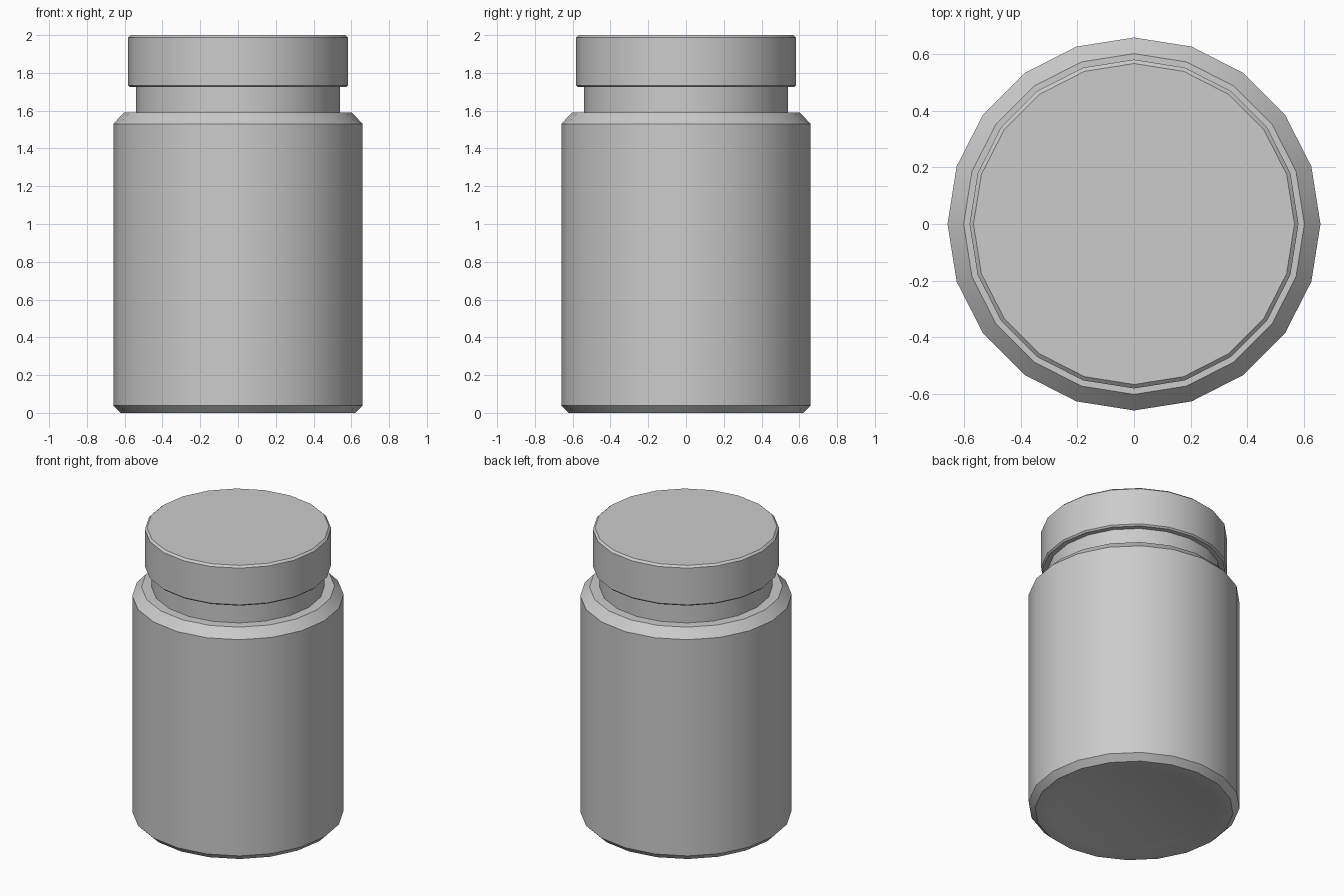
import bpy, bmesh, math

if "Cube" in bpy.data.objects:
    bpy.data.objects.remove(bpy.data.objects["Cube"])

SIDES = 20


def lathe(name, profile):
    """Revolve (radius, z) points around z and cap any open end that has a radius."""
    bm = bmesh.new()
    rings = []
    for r, z in profile:
        rings.append([bm.verts.new((r * math.cos(2 * math.pi * i / SIDES),
                                    r * math.sin(2 * math.pi * i / SIDES), z))
                      for i in range(SIDES)])
    for a, b in zip(rings, rings[1:]):
        for i in range(SIDES):
            j = (i + 1) % SIDES
            bm.faces.new((a[i], a[j], b[j], b[i]))
    bm.faces.new(rings[0])
    bm.faces.new(rings[-1])
    bmesh.ops.recalc_face_normals(bm, faces=bm.faces)
    mesh = bpy.data.meshes.new(name)
    bm.to_mesh(mesh)
    bm.free()
    obj = bpy.data.objects.new(name, mesh)
    bpy.context.collection.objects.link(obj)
    bpy.ops.object.select_all(action='DESELECT')
    obj.select_set(True)
    bpy.context.view_layer.objects.active = obj
    bpy.ops.object.shade_smooth_by_angle(angle=math.radians(30))
    return obj


# Bottle: shallow recessed base, chamfered body, shoulder and neck
lathe("bottle", [(0.49, 0.015), (0.54, 0.0), (0.62, 0.0), (0.66, 0.04),
                 (0.66, 1.53), (0.603, 1.59), (0.54, 1.59), (0.54, 1.725)])

# Lid: thin chamfers top and bottom
lathe("lid", [(0.572, 1.724), (0.582, 1.734), (0.582, 1.987), (0.568, 2.0)])
